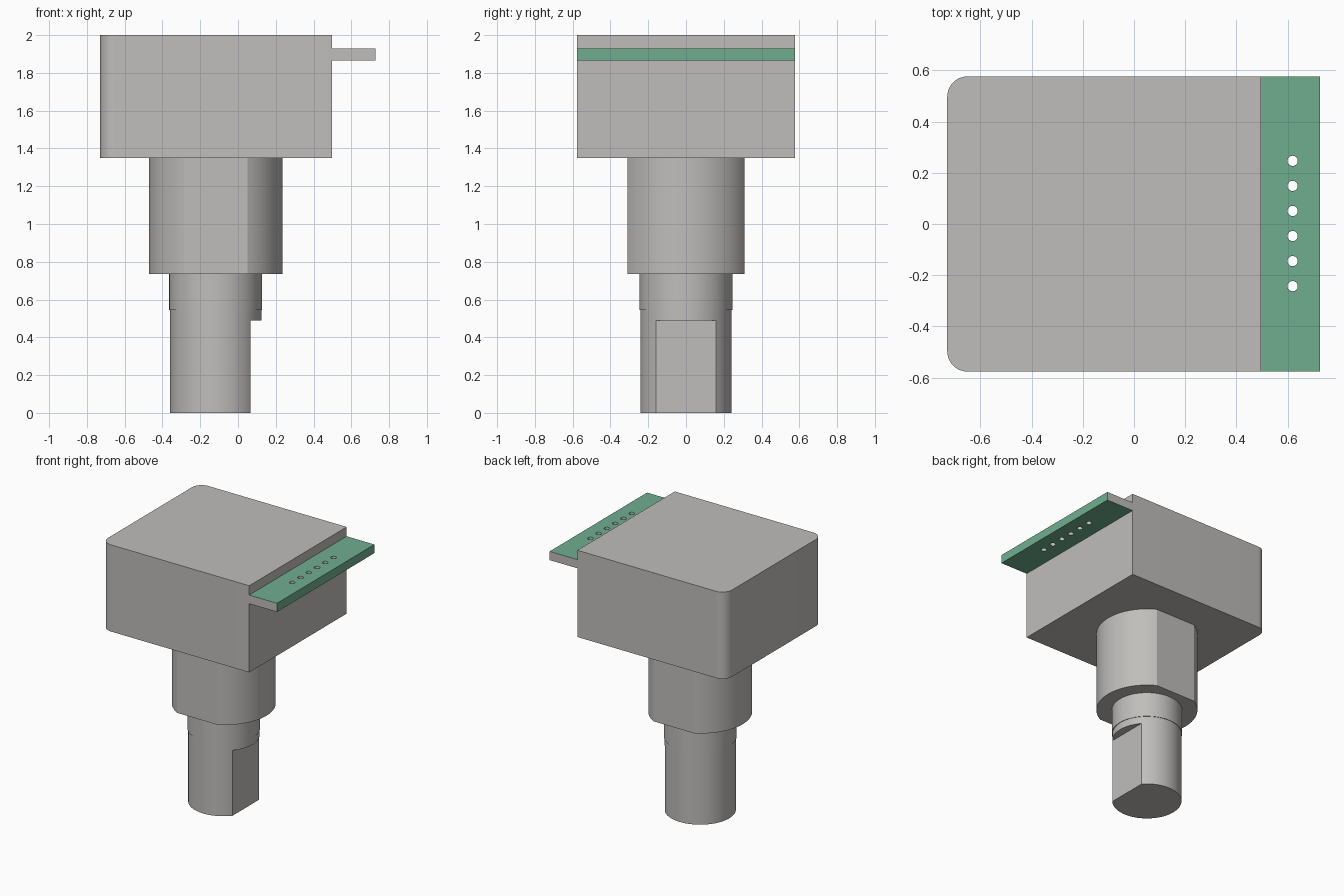
import bpy, bmesh, math

if "Cube" in bpy.data.objects:
    bpy.data.objects.remove(bpy.data.objects["Cube"], do_unlink=True)


def material(name, rgb):
    mat = bpy.data.materials.new(name)
    mat.use_nodes = True
    mat.diffuse_color = (*rgb, 1)
    mat.node_tree.nodes["Principled BSDF"].inputs["Base Color"].default_value = (*rgb, 1)
    return mat


GREY = material("warm grey", (0.53, 0.515, 0.50))
GREEN = material("board green", (0.163, 0.42, 0.277))


def arc(cx, cy, r, start, end, steps):
    """Points along an arc, angles in radians, both ends included."""
    return [(cx + r * math.cos(start + (end - start) * i / steps),
             cy + r * math.sin(start + (end - start) * i / steps)) for i in range(steps + 1)]


def finish(name, bm, mats, smooth=True):
    bmesh.ops.recalc_face_normals(bm, faces=bm.faces)
    mesh = bpy.data.meshes.new(name)
    bm.to_mesh(mesh)
    bm.free()
    obj = bpy.data.objects.new(name, mesh)
    bpy.context.collection.objects.link(obj)
    for m in mats:
        mesh.materials.append(m)
    if smooth:
        shade(obj)
    return obj


def activate(obj):
    bpy.ops.object.select_all(action='DESELECT')
    obj.select_set(True)
    bpy.context.view_layer.objects.active = obj


def shade(obj):
    activate(obj)
    bpy.ops.object.shade_smooth_by_angle(angle=math.radians(20))


def extrude_up(bm, faces, height):
    new = bmesh.ops.extrude_face_region(bm, geom=faces)["geom"]
    verts = [v for v in new if isinstance(v, bmesh.types.BMVert)]
    bmesh.ops.translate(bm, verts=verts, vec=(0, 0, height))


def prism(name, outline, z0, z1, smooth=True):
    bm = bmesh.new()
    face = bm.faces.new([bm.verts.new((x, y, z0)) for x, y in outline])
    extrude_up(bm, [face], z1 - z0)
    return finish(name, bm, [GREY], smooth)


def lathe(name, cx, profile, steps=96):
    """Closed solid of revolution from (radius, z) points."""
    bm = bmesh.new()
    rings = [[bm.verts.new((x, y, z)) for x, y in arc(cx, 0, r, 0, math.tau, steps)[:-1]]
             for r, z in profile]
    for a, b in zip(rings, rings[1:]):
        for i in range(steps):
            j = (i + 1) % steps
            bm.faces.new((a[i], a[j], b[j], b[i]))
    bm.faces.new(rings[0])
    bm.faces.new(rings[-1])
    return finish(name, bm, [GREY], False)


AXIS = -0.118            # x of the shaft axis
HALF = 0.577             # half depth of the housing
LEFT, FACE, TIP = -0.73, 0.497, 0.727

# Housing: a block with two rounded corners on one side
R = 0.08
prism("housing",
      [(FACE, -HALF), (FACE, HALF)]
      + arc(LEFT + R, HALF - R, R, math.pi / 2, math.pi, 12)
      + arc(LEFT + R, -HALF + R, R, math.pi, math.pi * 1.5, 12),
      1.35, 2.0)

# Bushing: a cylinder with a flat at the front and at the back
r_bush = 0.353
a = math.asin(0.31 / r_bush)
prism("bushing",
      arc(AXIS, 0, r_bush, -a, a, 40) + arc(AXIS, 0, r_bush, math.pi - a, math.pi + a, 40),
      0.735, 1.35)

# Shaft: slightly wider collar on top, D-shaped lower end
shaft = lathe("shaft", AXIS, [(0.242, 0), (0.242, 0.545), (0.246, 0.545), (0.246, 0.735)])
cutter = prism("flat_cutter", [(0.065, -0.4), (0.4, -0.4), (0.4, 0.4), (0.065, 0.4)],
               -0.1, 0.49, False)
cutter.hide_render = True
cut = shaft.modifiers.new("flat", 'BOOLEAN')
cut.operation, cut.solver, cut.object = 'DIFFERENCE', 'EXACT', cutter
activate(shaft)
bpy.ops.object.modifier_apply(modifier=cut.name)
bpy.data.objects.remove(cutter, do_unlink=True)
shade(shaft)

# Circuit board: a plate with a row of six through holes
bm = bmesh.new()
loops = [[(FACE, -HALF), (TIP, -HALF), (TIP, HALF), (FACE, HALF)]]
loops += [arc(0.62, 0.002 + (i - 2.5) * 0.098, 0.02, 0, math.tau, 24)[:-1] for i in range(6)]
edges = []
for loop in loops:
    vs = [bm.verts.new((x, y, 1.865)) for x, y in loop]
    edges += [bm.edges.new((vs[i - 1], vs[i])) for i in range(len(vs))]
bmesh.ops.triangle_fill(bm, use_beauty=True, use_dissolve=False, edges=edges)
extrude_up(bm, bm.faces[:], 0.065)
bmesh.ops.recalc_face_normals(bm, faces=bm.faces)
# Green on the top, underside and long outer edge; bare ends and hole walls
for f in bm.faces:
    if abs(f.normal.z) > 0.5 or f.calc_center_median().x > TIP - 0.001:
        f.material_index = 1
finish("circuit_board", bm, [GREY, GREEN])
